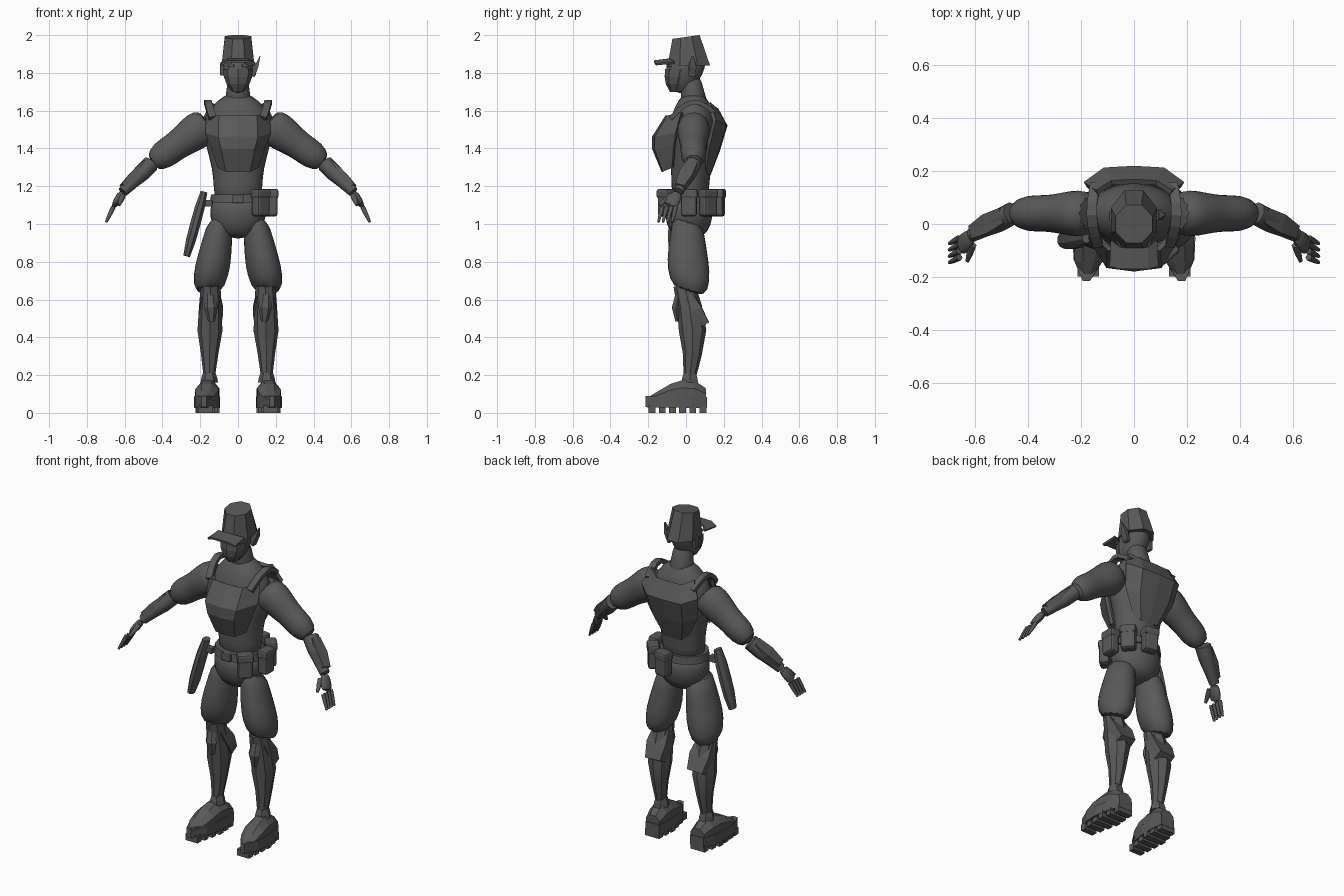
import bpy, bmesh, math
from mathutils import Vector, Matrix

if "Cube" in bpy.data.objects:
    bpy.data.objects.remove(bpy.data.objects["Cube"])

X, Y, Z = (Vector(axis) for axis in ((1, 0, 0), (0, 1, 0), (0, 0, 1)))

grey = bpy.data.materials.new("dark grey")
grey.use_nodes = True
grey.diffuse_color = (.1, .1, .1, 1)
grey.node_tree.nodes["Principled BSDF"].inputs["Base Color"].default_value = grey.diffuse_color


def finish(name, bm, smooth=0, subdivide=False, bevel=0, thick=0):
    """Turn a bmesh into a shaded object with its modifiers."""
    bmesh.ops.recalc_face_normals(bm, faces=bm.faces)
    mesh = bpy.data.meshes.new(name)
    bm.to_mesh(mesh)
    bm.free()
    mesh.materials.append(grey)
    obj = bpy.data.objects.new(name, mesh)
    bpy.context.collection.objects.link(obj)
    if thick:
        mod = obj.modifiers.new("thickness", "SOLIDIFY")
        mod.thickness = thick
        mod.offset = 0
    if bevel:
        mod = obj.modifiers.new("bevel", "BEVEL")
        mod.width = bevel
        mod.segments = 2
    if subdivide:
        mod = obj.modifiers.new("subdivision", "SUBSURF")
        mod.levels = mod.render_levels = 1
    if smooth:
        bpy.ops.object.select_all(action="DESELECT")
        obj.select_set(True)
        bpy.context.view_layer.objects.active = obj
        bpy.ops.object.shade_smooth_by_angle(angle=math.radians(smooth))
    return obj


def limb(name, start, end, widths, deep=1, bow=(0, 0, 0), sides=12, flat=False,
         axis=None, ref=Y, mirror=False, **look):
    """Loft evenly spaced rings from start to end; deep is a ratio or a list of depths."""
    start, end, bow = Vector(start), Vector(end), Vector(bow)
    last = len(widths) - 1
    depths = deep if isinstance(deep, list) else [w * deep for w in widths]
    centres = [start.lerp(end, i / last) + bow * math.sin(math.pi * i / last)
               for i in range(last + 1)]
    phase = math.pi / sides if flat else 0
    grow = 1 / math.cos(phase)
    for side in ((1, -1) if mirror else (1,)):
        bm = bmesh.new()
        rings = []
        for i, centre in enumerate(centres):
            along = axis or centres[min(i + 1, last)] - centres[max(i - 1, 0)]
            u = ref.cross(along).normalized() * widths[i] * grow
            v = along.cross(u).normalized() * depths[i] * grow
            ring = []
            for k in range(sides):
                angle = math.tau * k / sides + phase
                p = centre + u * math.cos(angle) + v * math.sin(angle)
                ring.append(bm.verts.new((p.x * side, p.y, p.z)))
            rings.append(ring)
        for low, high in zip(rings, rings[1:]):
            for k in range(sides):
                n = (k + 1) % sides
                bm.faces.new((low[k], low[n], high[n], high[k]))
        bm.faces.new(rings[0])
        bm.faces.new(rings[-1])
        label = name if not mirror else ("left_" if side > 0 else "right_") + name
        obj = finish(label, bm, **look)
    return obj


def plate(name, rows, lift, thick):
    """Symmetric faceted shell; each row is height, middle y, edge y, half width."""
    bm = bmesh.new()
    grid = []
    for z, middle, edge, half in rows:
        inner = middle + (edge - middle) * .1
        right = [(0, middle, z), (half * .6, inner, z), (half, edge, z + lift)]
        row = [(-x, y, h) for x, y, h in reversed(right[1:])] + right
        grid.append([bm.verts.new(p) for p in row])
    for a, b in zip(grid, grid[1:]):
        for k in range(len(a) - 1):
            bm.faces.new((a[k], a[k + 1], b[k + 1], b[k]))
    finish(name, bm, thick=thick)


def box(name, loc, size, turn=0, bevel=.005):
    bm = bmesh.new()
    place = Matrix.Translation(loc) @ Matrix.Rotation(turn, 4, "Z") @ Matrix.Diagonal((*size, 1))
    bmesh.ops.create_cube(bm, size=1, matrix=place)
    finish(name, bm, bevel=bevel)


soft = dict(smooth=60, subdivide=True)
pair = dict(mirror=True)

# Joints of the left side; the right side is mirrored
shoulder, elbow = Vector((.15, .04, 1.54)), Vector((.46, .04, 1.32))
wrist, knuckles = Vector((.61, -.04, 1.17)), Vector((.66, -.09, 1.09))
hip, hem = Vector((.09, .01, 1.03)), Vector((.16, .015, .63))
knee, ankle = Vector((.145, -.01, .68)), Vector((.152, .02, .19))

# Body, neck and head
limb("torso", (0, .02, 1.1), (0, .04, 1.7), [.13, .13, .14, .17, .19, .17, .06],
     [.1, .1, .11, .12, .13, .11, .06], sides=16, axis=Z, **soft)
limb("neck", (0, .05, 1.6), (0, .02, 1.8), [.09, .06, .06], axis=Z, **soft)
limb("head", (0, -.03, 1.69), (0, .01, 1.89), [.035, .07, .083, .084], 1.3, axis=Z, **soft)
limb("face_mask", (0, -.055, 1.7), (0, -.03, 1.82), [.03, .06, .075, .08], sides=8, axis=Z)
for s in (1, -1):
    box("eye", (s * .036, -.09, 1.838), (.036, .02, .014), s * .4)
    box("ear", (s * .084, .03, 1.82), (.02, .035, .07))

# Cap with a flat crown that rises to the back, brim and antenna
cap = limb("cap", (0, .015, 1.84), (0, 0, 2), [.087, .07], [.112, .072], sides=8, flat=True, axis=Z)
for v in cap.data.vertices:
    if v.co.z > 1.9:
        v.co.z += .14 * (v.co.y - .07)
plate("cap_brim", [(1.87, -.09, -.06, .085), (1.86, -.17, -.16, .09)], -.015, .012)
limb("antenna", (.08, .035, 1.78), (.117, .035, 1.89), [.008, .01, .002], 2, sides=4, flat=True)

# Armour plates and shoulder straps
plate("chest_plate", [(1.57, -.1, -.02, .16), (1.46, -.17, -.05, .165),
                      (1.4, -.17, -.06, .14), (1.28, -.12, -.07, .1)], .02, .02)
plate("back_plate", [(1.61, .16, .12, .14), (1.52, .21, .15, .185),
                     (1.39, .17, .12, .16), (1.26, .12, .1, .09)], .03, .02)
limb("shoulder_strap", (.135, -.08, 1.56), (.145, .15, 1.59), [.012] * 7, 1.6, (.02, 0, .07),
     sides=4, flat=True, ref=X, **pair)

# Arms with rolled sleeves and forearm guards
limb("upper_arm", shoulder, elbow, [.09, .105, .09, .077, .083, .05], .9, **pair, **soft)
limb("forearm", elbow, wrist, [.045, .045, .035, .028], sides=8, smooth=50, **pair)
outward = Vector((.015, 0, .015))
limb("forearm_guard", elbow.lerp(wrist, .1) + outward, elbow.lerp(wrist, .9) + outward,
     [.018, .022, .015], 1.7, sides=4, flat=True, **pair)

# Hands
limb("palm", wrist, knuckles, [.022, .024, .016], [.03, .042, .045], sides=8, **pair, **soft)
for k, finger in enumerate(("index", "middle", "ring", "little")):
    base = knuckles + Y * (k - 1.5) * .024
    limb(finger + "_finger", base, base + Vector((.038, -.02, -.08)), [.013, .011, .007],
         sides=6, smooth=60, **pair)
limb("thumb", wrist + Vector((0, -.04, -.02)), wrist + Vector((.02, -.1, -.07)),
     [.016, .014, .008], sides=6, smooth=60, **pair)

# Baggy shorts, lower at the back of the hem
limb("shorts_seat", (0, .015, .92), (0, .015, 1.15), [.09, .145, .155, .135], .85,
     sides=16, axis=Z, **soft)
limb("shorts_leg", hip, hem, [.07, .08, .094, .1, .075], 1.25, axis=Vector((0, -.3, -1)),
     **pair, **soft)

# Belt, buckle, pouches and holster
limb("belt", (0, .015, 1.11), (0, .015, 1.155), [.15, .143], .84, sides=16, axis=Z, smooth=50)
box("buckle", (0, -.11, 1.133), (.06, .02, .045))
for degrees in (-48, 0, 40, 80):
    angle = math.radians(degrees)
    x, y = .18 * math.cos(angle), .015 + .16 * math.sin(angle)
    box("pouch", (x, y, 1.105), (.06, .085, .13), angle, .015)
    box("pouch_flap", (x, y, 1.16), (.068, .092, .05), angle, .012)
limb("holster", (-.18, -.045, 1.17), (-.272, -.06, .83), [.018, .026, .027, .026, .018], 1.5,
     sides=8, flat=True, smooth=30)
box("holster_loop", (-.17, -.04, 1.11), (.07, .04, .035))

# Lower legs with knee caps, calf guards and ankle cuffs
limb("lower_leg", knee, ankle, [.052, .06, .066, .046, .03], 1.1, Y * .03,
     sides=8, smooth=25, **pair)
limb("calf_guard", (.146, 0, .625), (.14, .095, .465), [.05, .064, .05], .6,
     sides=4, flat=True, **pair)
limb("knee_cap", (.148, -.04, .63), (.14, -.045, .485), [.025, .036, .018], .7, Y * -.01,
     sides=6, **pair)
limb("ankle_cuff", ankle - Z * .03, ankle + Z * .02, [.046, .042, .034], 1.1, sides=6, **pair)

# Pointed shoes on treaded soles
limb("shoe", (.15, .105, .085), (.177, -.205, .06), [.045, .075, .07, .055, .035, .02],
     [.045, .057, .06, .062, .052, .018], Z * .03, sides=8, flat=True, axis=Y, ref=X, **pair)
limb("sole", (.15, .11, .055), (.18, -.215, .06), [.03] * 5, [.045, .062, .067, .056, .014],
     sides=4, flat=True, axis=Y, ref=X, **pair)
for k in range(6):
    reach = .064 - .008 * abs(k - 2)
    for s in (1, -1):
        box("tread", (s * (.153 + .004 * k), .09 - .054 * k, .02), (reach * 2, .036, .04), bevel=0)
